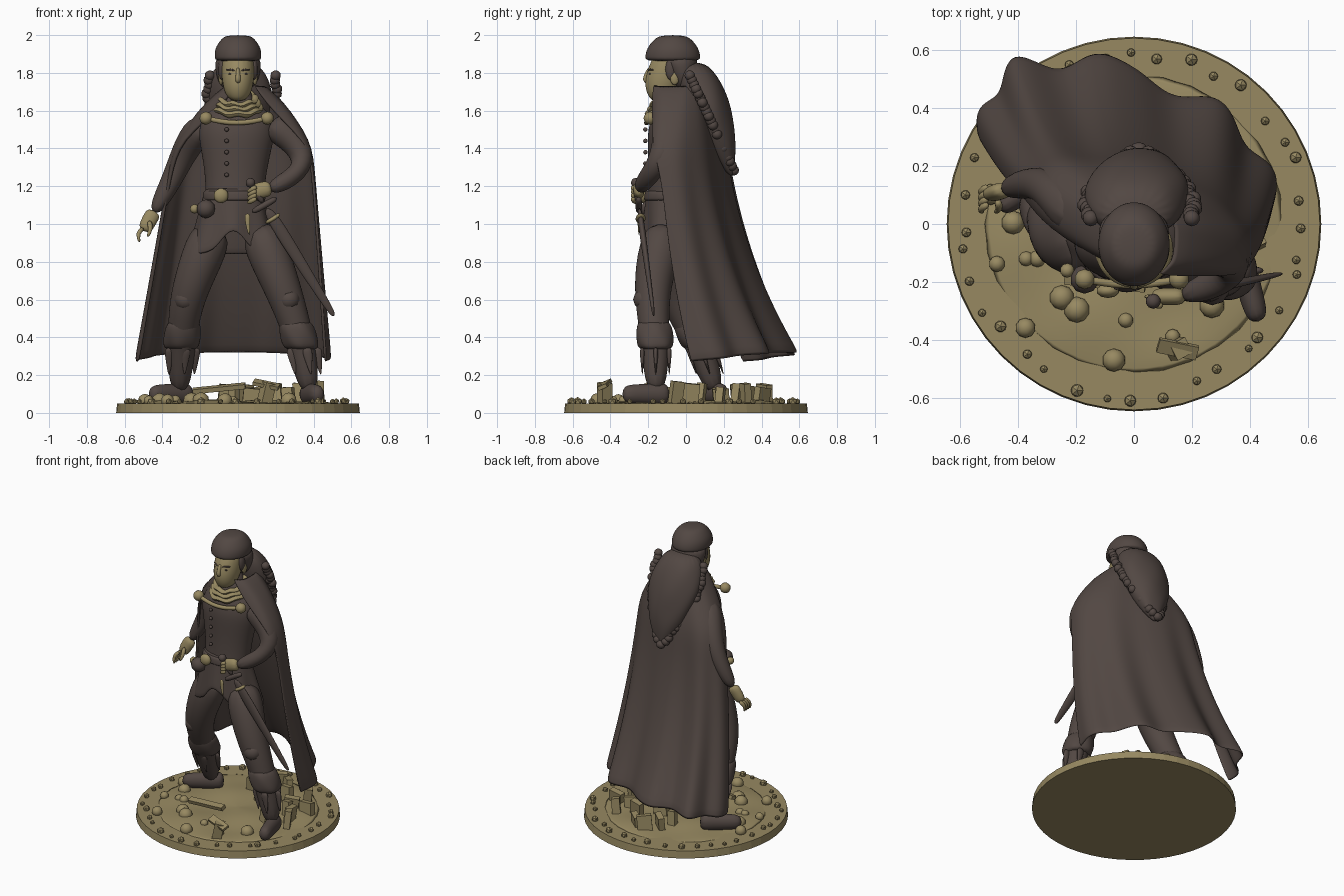
import bpy, bmesh, random
from math import sin, cos, pi, exp, copysign
from mathutils import Vector

random.seed(4)
default_cube = bpy.data.objects.get("Cube")
if default_cube:
    bpy.data.objects.remove(default_cube)


def material(name, red, green, blue):
    mat = bpy.data.materials.new(name)
    mat.use_nodes = True
    mat.diffuse_color = (red, green, blue, 1)
    mat.node_tree.nodes["Principled BSDF"].inputs["Base Color"].default_value = (red, green, blue, 1)
    return mat


DARK = material("dark_brown", .085, .064, .056)
GOLD = material("dull_gold", .31, .25, .12)


def finish(name, bm, mat, smooth=True, subsurf=0, thick=0):
    bmesh.ops.recalc_face_normals(bm, faces=bm.faces)
    mesh = bpy.data.meshes.new(name)
    bm.to_mesh(mesh)
    bm.free()
    mesh.materials.append(mat)
    part = bpy.data.objects.new(name, mesh)
    bpy.context.collection.objects.link(part)
    for face in mesh.polygons:
        face.use_smooth = smooth
    if thick:
        part.modifiers.new("Thickness", 'SOLIDIFY').thickness = thick
    if subsurf:
        rounding = part.modifiers.new("Rounding", 'SUBSURF')
        rounding.levels = rounding.render_levels = subsurf
    return part


def surface(name, point, across, rows, mat, wrap=True, caps=True, subsurf=1, thick=0):
    """Grid of point(u, v), with u running round the section and v along the part."""
    bm = bmesh.new()
    columns = across if wrap else across + 1
    grid = [[bm.verts.new(point(i / across, j / (rows - 1))) for i in range(columns)] for j in range(rows)]
    for low, high in zip(grid, grid[1:]):
        for i in range(across):
            k = (i + 1) % columns
            bm.faces.new((low[i], low[k], high[k], high[i]))
    if caps:
        bm.faces.new(grid[0])
        bm.faces.new(grid[-1])
    return finish(name, bm, mat, True, subsurf, thick)


def loft(name, rings, mat, start, end, bump=0):
    """Level ellipses (height, x radius, y radius) on a line leaning from start to end."""
    bottom, top = rings[0][0], rings[-1][0]

    def point(u, v):
        z, wide, deep = rings[round(v * (len(rings) - 1))]
        lean = (z - bottom) / (top - bottom)
        centre = Vector(start).lerp(Vector(end), lean)
        a = u * 2 * pi
        swell = 1 + bump * sin(5 * a + 30 * z)
        return centre.x + wide * swell * cos(a), centre.y + deep * swell * sin(a), z
    return surface(name, point, 20, len(rings), mat, subsurf=2)


def tube(name, path, mat, first, last, flat=1):
    """Tapering limb through the points of a path."""
    path = [Vector(p) for p in path]
    end = len(path) - 1
    whole = (path[end] - path[0]).normalized()
    side_axis = Vector((1, 0, 0)) if abs(whole.y) > .7 else Vector((0, 1, 0))

    def point(u, v):
        j = round(v * end)
        along = (path[min(j + 1, end)] - path[max(j - 1, 0)]).normalized()
        side = along.cross(side_axis).normalized()
        radius = first + (last - first) * v
        a = u * 2 * pi
        return path[j] + radius * (side * cos(a) + side.cross(along) * flat * sin(a))
    return surface(name, point, 10, end + 1, mat, subsurf=2 if first > .03 else 1)


def blob(name, place, size, mat, detail=2, smooth=True):
    bm = bmesh.new()
    bmesh.ops.create_icosphere(bm, subdivisions=detail, radius=1)
    part = finish(name, bm, mat, smooth)
    part.location, part.scale = place, size
    return part


def ball(name, x, y, z, radius, mat, detail=2, smooth=True):
    return blob(name, (x, y, z), (radius, radius, radius), mat, detail, smooth)


def block(name, place, size, turn):
    bm = bmesh.new()
    bmesh.ops.create_cube(bm, size=1)
    part = finish(name, bm, GOLD, False)
    part.location, part.scale, part.rotation_euler = place, size, turn


# Round base with uneven ground, a rim of pebbles, stones and rubble
bm = bmesh.new()
bmesh.ops.create_cone(bm, cap_ends=True, segments=48, radius1=.645, radius2=.64, depth=.05)
finish("base_disc", bm, GOLD, False).location.z = .025


def ground(u, v):
    a, r = u * 2 * pi, .56 * (1 - v) + .01
    x, y = r * cos(a), r * sin(a)
    return x, y, .045 + min(1, 4 * v) * (.015 + .012 * sin(11 * x) * cos(13 * y + 1))


surface("ground", ground, 32, 9, GOLD)
for i in range(36):
    a, r = i * pi / 18 + random.uniform(-.05, .05), random.uniform(.57, .61)
    ball("rim_pebble", r * cos(a), r * sin(a), .06, random.uniform(.014, .025), GOLD, 1, False)
for i in range(12):
    a, r = random.uniform(2.8, 5.5), random.uniform(.3, .52)
    ball("ground_stone", r * cos(a), r * sin(a), .065, random.uniform(.025, .045), GOLD)
for i in range(13):
    a, r, tall = -.3 + i * .18, random.uniform(.1, .46), random.uniform(.08, .12)
    block("broken_block", (r * cos(a), r * sin(a), .05 + tall / 2),
          (random.uniform(.05, .1), .04, tall), (.1, .1, random.uniform(0, pi)))
block("standing_block", (.15, -.43, .1), (.06, .06, .12), (.1, .2, .5))
block("fallen_slab", (-.1, -.2, .13), (.28, .04, .025), (.3, -.1, -.1))
block("fallen_slab", (.15, -.43, .15), (.14, .05, .02), (.4, .2, -.2))

# Legs from hip to heel, with feet, knee pads and fringed cuffs
legs = {"left": [(.1, -.1, 1), (.2, -.17, .75), (.27, -.18, .57), (.34, -.16, .35), (.38, -.16, .1)],
        "right": [(-.12, -.06, 1), (-.22, -.08, .75), (-.28, -.04, .57), (-.3, .08, .35), (-.31, .16, .1)]}
toes = {"left": Vector((.05, -.18, 0)), "right": Vector((-.16, -.11, 0))}
for side, joints in legs.items():
    tube(side + "_leg", joints, DARK, .13, .06)
    knee, shin, heel = (Vector(joint) for joint in joints[2:])
    tube(side + "_foot", [heel + toes[side] * step for step in (-.4, 0, .5, 1)], DARK, .065, .05, .8)
    ball(side + "_knee_pad", knee.x, knee.y - .04, knee.z + .03, .06, DARK)
    loft(side + "_boot_cuff", [(.33, .08, .08), (.36, .1, .1), (.44, .1, .1), (.5, .08, .08)],
         DARK, shin.xy, shin.lerp(knee, .6).xy, .05)
    for k in range(5):
        out = Vector((cos(k * pi * .4), sin(k * pi * .4), 0)) * .075
        tube("boot_fringe", [shin + out, shin.lerp(heel, .3) + out, shin.lerp(heel, .6) + out], DARK, .035, .004, .5)

# Torso, coat skirt split in front, and belt
loft("torso", [(1, .17, .12), (1.2, .15, .11), (1.4, .19, .13), (1.5, .21, .14), (1.6, .17, .11),
               (1.65, .08, .08), (1.75, .06, .06)], DARK, (-.02, -.1), (0, -.05))


def skirt(u, v):
    a = u * 2 * pi
    split = max(0, -sin(a)) ** 14
    fold = 1 + .07 * v * sin(7 * a)
    return ((.15 + .09 * v) * fold * cos(a) - .025, (.115 + .055 * v) * fold * sin(a) - .09 + .03 * v,
            1.19 - .35 * v + .13 * v * split)


surface("coat_skirt", skirt, 36, 6, DARK, caps=False, thick=.012)
loft("belt", [(1.12, .16, .13), (1.13, .17, .135), (1.17, .17, .13), (1.18, .15, .12)], DARK, (-.02, -.09), (-.02, -.09))
blob("belt_buckle", (-.09, -.23, 1.15), (.04, .025, .04), GOLD)
ball("belt_pouch", -.17, -.19, 1.08, .05, DARK)
ball("pouch_clasp", -.23, -.16, 1.08, .025, GOLD)
tube("belt_tassel", [(.05, -.25, 1.06), (.05, -.25, 1), (.06, -.25, .94)], GOLD, .02, .005, .5)
for k in range(5):
    ball("coat_button", -.06, -.215, 1.26 + k * .06, .012, DARK)

# Arms, the right one hanging and the left hand on the sword
tube("right_arm", [(-.17, 0, 1.54), (-.27, .11, 1.42), (-.34, .15, 1.25), (-.45, .12, 1.05)], DARK, .095, .042)
tube("left_arm", [(.17, -.08, 1.54), (.28, -.1, 1.46), (.36, -.13, 1.34), (.3, -.2, 1.25), (.16, -.25, 1.18)],
     DARK, .095, .042)
tube("right_hand", [(-.44, .12, 1.07), (-.47, .11, 1.02), (-.5, .1, .96)], GOLD, .045, .04, .7)
tube("left_hand", [(.18, -.25, 1.19), (.12, -.25, 1.18), (.06, -.25, 1.16)], GOLD, .045, .045, .7)
for k in range(4):
    y, z = .13 - k * .02, 1.2 - k * .02
    tube("right_finger", [(-.5, y, .98), (-.535, y - .02, .95), (-.52, y - .03, .9)], GOLD, .016, .008)
    tube("left_finger", [(.1, -.28, z), (.07, -.28, z - .02), (.05, -.25, z - .03)], GOLD, .016, .01)
tube("right_thumb", [(-.47, .08, 1.02), (-.46, .05, .97), (-.48, .04, .93)], GOLD, .017, .008)

# Sheathed sword hung along the left hip
hilt, tip = Vector((.14, -.25, 1.1)), Vector((.51, -.17, .51))
tube("scabbard", [hilt, hilt.lerp(tip, .5), hilt.lerp(tip, .9), tip], DARK, .042, .012, .5)
tube("scabbard_band", [hilt.lerp(tip, .1), hilt.lerp(tip, .14)], GOLD, .05, .05, .6)
tube("sword_grip", [hilt, hilt.lerp(tip, -.2)], DARK, .02, .02)
ball("pommel", *hilt.lerp(tip, -.2), .026, DARK)
guard = Vector((.07, 0, .04))
tube("crossguard", [hilt - guard, hilt, hilt + guard], DARK, .018, .018)


# Cape, closed round the shoulders and opening into deep folds at the hem
def cape(u, v):
    shoulder = min(1, v / .22) ** .7
    wrap = 1.65 + 1.1 * exp(-(v / .2) ** 2)
    a = (2 * u - 1) * wrap
    s, c = sin(a), cos(a)
    fold = (.015 + .1 * max(0, v - .2)) * cos(9 * a + .5 + v * .4)
    wide = .1 + .23 * shoulder + .18 * v
    deep = .1 + .1 * shoulder + .17 * v * v if c > 0 else .15 - .05 * v
    x = wide * copysign(abs(s) ** .85, s) * (1 + fold * .4)
    y = deep * copysign(abs(c) ** .8, c) * (1 + fold)
    return (x + .04 - .06 * v, y - .03 + .2 * v * v - x * (.1 + .17 * shoulder),
            1.74 - 1.47 * v + .05 * c * v * v)


surface("cape", cape, 72, 16, DARK, wrap=False, caps=False, thick=.016)

# Lowered hood ending in a point, with a braided fur edge
loft("hood", [(1.25, .01, .01), (1.4, .12, .08), (1.52, .16, .11), (1.65, .19, .13), (1.78, .16, .12),
              (1.86, .1, .07)], DARK, (.03, .24), (0, .03), .05)
for side in (-1, 1):
    for k in range(22):
        v = k / 18 - .2
        ball("hood_fur", .02 + side * .18 * cos(v * pi / 2) + random.uniform(-.01, .01),
             .06 + .2 * v, 1.7 - .43 * v, .028, DARK)

# Head, swept hair and face
loft("head", [(1.65, .03, .04), (1.68, .065, .07), (1.73, .08, .1), (1.8, .09, .11), (1.93, .08, .09)],
     GOLD, (0, -.14), (0, -.07))
loft("back_hair", [(1.7, .08, .05), (1.76, .11, .07), (1.83, .125, .09), (1.9, .12, .1)], DARK, (0, 0), (0, -.04))
loft("hair", [(1.86, .12, .14), (1.88, .125, .15), (1.93, .125, .14), (1.98, .09, .1), (2, .06, .06)],
     DARK, (0, -.07), (0, -.07))
tube("nose", [(0, -.19, 1.83), (0, -.21, 1.79), (0, -.22, 1.765), (0, -.2, 1.75)], GOLD, .01, .017)
tube("lips", [(-.025, -.19, 1.72), (0, -.205, 1.725), (.025, -.19, 1.72)], GOLD, .007, .007)
for side in (-1, 1):
    blob("eye", (side * .035, -.19, 1.795), (.016, .008, .006), DARK)
    tube("eyebrow", [(side * .015, -.2, 1.81), (side * .04, -.19, 1.82), (side * .065, -.17, 1.815)], DARK, .006, .004)
    blob("ear", (side * .09, -.06, 1.775), (.014, .025, .04), GOLD)
    blob("sideburn", (side * .085, -.08, 1.82), (.02, .03, .06), DARK)

# Ruffled collar rolls, clasps and the chain between them
for k in range(3):
    def roll(u, v):
        a, b = u * 2 * pi, v * 2 * pi
        r = .115 - k * .012 + .02 * cos(b)
        return r * cos(a), r * sin(a) - .085, 1.615 + k * .025 + .02 * sin(b) + .035 * sin(a) + .008 * sin(7 * a + k)
    surface("collar_roll", roll, 28, 7, GOLD, caps=False)
clasps = [Vector((-.17, -.19, 1.56)), Vector((.155, -.19, 1.56))]
for clasp in clasps:
    ball("cape_clasp", *clasp, .035, GOLD)
sag = Vector((0, -.02, -.025))
tube("clasp_chain", [clasps[0].lerp(clasps[1], k / 6) + sag * sin(k * pi / 6) for k in range(7)], GOLD, .014, .014)
